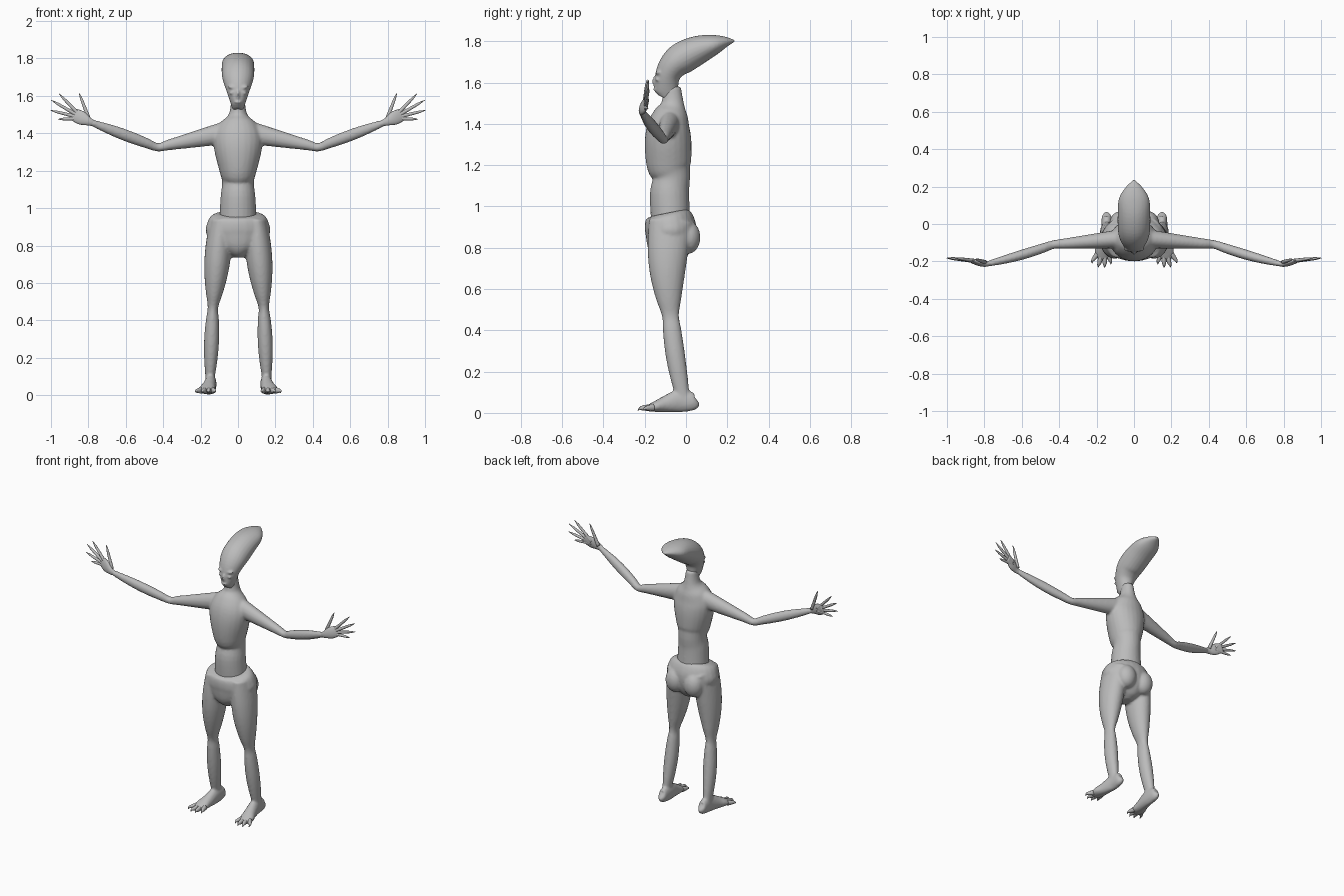
import bpy, bmesh, math
from mathutils import Vector, Matrix

startup_cube = bpy.data.objects.get("Cube")
if startup_cube:
    bpy.data.objects.remove(startup_cube, do_unlink=True)

GREY = (.5, .5, .5, 1)
skin = bpy.data.materials.new("plain grey skin")
skin.use_nodes = True
skin.diffuse_color = GREY
skin.node_tree.nodes["Principled BSDF"].inputs["Base Color"].default_value = GREY

ACROSS, DEPTH = Vector((1, 0, 0)), Vector((0, 1, 0))


def catmull_rom(before, start, end, after, t):
    return (start + (end - before) * t / 2
            + (before - start * 2.5 + end * 2 - after / 2) * t * t
            + ((start - end) * 1.5 + (after - before) / 2) * t ** 3)


def smooth_rings(rings, steps):
    """Fill in rings between the given (x, y, z, ra, rb) ones."""
    padded = [rings[0], *rings, rings[-1]]
    filled = []
    for group in zip(padded, padded[1:], padded[2:], padded[3:]):
        for step in range(steps):
            filled.append([catmull_rom(*values, step / steps) for values in zip(*group)])
    return filled + [rings[-1]]


def loft(bm, rings, ref=ACROSS, sides=24, steps=4):
    """Closed tube of ellipses; ra lies along ref, rb across it."""
    rings = smooth_rings(rings, steps)
    centres = [Vector(ring[:3]) for ring in rings]
    loops = []
    for i, (centre, ring) in enumerate(zip(centres, rings)):
        ahead = centres[min(i + 1, len(centres) - 1)]
        behind = centres[max(i - 1, 0)]
        tangent = (ahead - behind).normalized()
        along = (ref - tangent * ref.dot(tangent)).normalized()
        other = tangent.cross(along)
        ra, rb = (max(radius, .001) for radius in ring[3:])
        loop = []
        for k in range(sides):
            angle = math.tau * k / sides
            offset = along * ra * math.cos(angle) + other * rb * math.sin(angle)
            loop.append(bm.verts.new(centre + offset))
        loops.append(loop)
    for low, high in zip(loops, loops[1:]):
        for k in range(sides):
            bm.faces.new((low[k - 1], low[k], high[k], high[k - 1]))
    bm.faces.new(reversed(loops[0]))
    bm.faces.new(loops[-1])


def limb(start, end, width, depth, bow=0, count=6):
    """Rings from joint to joint; width and depth are (start, end, muscle swell)."""
    rings = []
    for i in range(count):
        t = i / count
        swell = math.sin(math.pi * t)
        centre = Vector(start).lerp(Vector(end), t) + DEPTH * bow * swell
        radii = [a + (b - a) * t + muscle * swell for a, b, muscle in (width, depth)]
        rings.append((*centre, *radii))
    return rings


def ball(bm, centre, radii, turn=0):
    place = Matrix.Translation(centre) @ Matrix.Rotation(turn, 4, 'Y')
    shape = Matrix.Diagonal((*radii, 1))
    bmesh.ops.create_uvsphere(bm, u_segments=20, v_segments=12, radius=1,
                              matrix=place @ shape)


def upright(rows):
    """Central body rings from rows of (z, front y, back y, half width)."""
    return [(0, (front + back) / 2, z, width, (back - front) / 2)
            for z, front, back, width in rows]


def mirrored(bm, shift=0):
    """Copy everything so far to the other side."""
    copy = bmesh.ops.duplicate(bm, geom=bm.verts[:] + bm.edges[:] + bm.faces[:])
    for item in copy["geom"]:
        if isinstance(item, bmesh.types.BMVert):
            item.co.x = shift - item.co.x


def finish(name, bm, voxel=None):
    bmesh.ops.recalc_face_normals(bm, faces=bm.faces)
    mesh = bpy.data.meshes.new(name)
    bm.to_mesh(mesh)
    bm.free()
    mesh.materials.append(skin)
    mesh.shade_smooth()
    part = bpy.data.objects.new(name, mesh)
    bpy.context.collection.objects.link(part)
    if voxel:  # blend overlapping volumes into one skin
        blend = part.modifiers.new("blend", 'REMESH')
        blend.mode = 'VOXEL'
        blend.voxel_size = voxel
        blend.use_smooth_shade = True
        soften = part.modifiers.new("soften", 'SMOOTH')
        soften.factor = .5
        soften.iterations = 4


# Torso, neck and arms
bm = bmesh.new()
shoulder, elbow, wrist = (.08, -.08, 1.4), (.43, -.11, 1.325), (.79, -.215, 1.46)
upper_arm = limb(shoulder, elbow, (.05, .023, 0), (.06, .022, 0))
forearm = limb(elbow, wrist, (.023, .014, .008), (.022, .016, .012), bow=-.005)
loft(bm, upper_arm + forearm + [(*wrist, .014, .016)], ref=DEPTH)
mirrored(bm)
loft(bm, upright([(.94, -.17, .02, .1), (1.06, -.175, .015, .093),
                  (1.14, -.16, .02, .085), (1.2, -.19, .025, .1),
                  (1.3, -.2, .027, .125), (1.38, -.19, .02, .13),
                  (1.45, -.155, .01, .1), (1.5, -.12, -.01, .05),
                  (1.58, -.11, -.025, .036)]))
finish("torso_and_arms", bm, .008)

# Hips, legs and feet
bm = bmesh.new()
hip, knee, ankle = (.095, -.075, .93), (.138, -.075, .47), (.153, -.02, .1)
thigh = limb(hip, knee, (.06, .028, .024), (.105, .041, .016), bow=-.015)
calf = limb(knee, ankle, (.028, .026, .013), (.041, .037, .008), bow=-.005)
loft(bm, thigh + calf + [(*ankle, .026, .037), (.153, -.01, .05, .025, .04)])
loft(bm, [(.15, .055, .06, .01, .015), (.15, .04, .055, .026, .042),
          (.15, -.03, .058, .031, .055), (.16, -.1, .042, .037, .04),
          (.17, -.15, .03, .045, .026), (.17, -.19, .022, .03, .014)])
ball(bm, (.07, .01, .85), (.064, .06, .08))
mirrored(bm, .004)
loft(bm, upright([(.97, -.17, .005, .12), (.955, -.19, .03, .147),
                  (.92, -.2, .045, .165), (.87, -.197, .05, .172),
                  (.8, -.187, .03, .13), (.755, -.16, 0, .06),
                  (.735, -.12, -.04, .03)]))
finish("hips_and_legs", bm, .008)

# Long swept-back head with brows, eyelids, nose and lips
bm = bmesh.new()
ball(bm, (.027, -.136, 1.618), (.02, .014, .009), turn=.3)
ball(bm, (.028, -.132, 1.645), (.028, .016, .01), turn=-.2)
mirrored(bm)
ball(bm, (0, -.152, 1.605), (.009, .011, .026))
ball(bm, (0, -.148, 1.567), (.02, .012, .006))
skull = [(-.105, 1.525, .024, .035), (-.097, 1.55, .036, .054),
         (-.09, 1.63, .063, .06), (-.06, 1.685, .081, .07),
         (-.013, 1.722, .087, .078), (.06, 1.758, .087, .07),
         (.135, 1.783, .081, .05), (.19, 1.797, .05, .027),
         (.236, 1.802, .006, .004)]
loft(bm, [(0, *row) for row in skull])
finish("head", bm, .006)

# Hands: flat palm, thumb and four fanned fingers
bm = bmesh.new()
loft(bm, [(.765, -.21, 1.452, .012, .014), (.8, -.215, 1.464, .014, .023),
          (.84, -.205, 1.483, .015, .037), (.89, -.188, 1.507, .006, .03)], ref=DEPTH)
digits = [(Vector((.79, -.205, 1.46)), 69, .166)]
for i in range(4):
    digits.append((Vector((.83, -.2, 1.48)), 16 * i - 2, .195 - .014 * (i - 2.1) ** 2))
for root, degrees, length in digits:
    angle = math.radians(degrees)
    reach = Vector((math.cos(angle), .1, math.sin(angle))) * length
    loft(bm, [(*(root + reach * t), radius, radius)
              for t, radius in ((.1, .011), (.5, .009), (.8, .007), (1, .001))],
         ref=DEPTH, sides=10)
mirrored(bm)
finish("hands", bm)

# Clawed toes fanning out from each foot
bm = bmesh.new()
for i in range(4):
    base, tip = .14 + .02 * i, .128 + .033 * i
    reach = .01 * (i - 1.4) ** 2 - .235
    loft(bm, [(base, -.16, .026, .015, .018),
              ((base + tip) / 2, reach + .03, .024, .012, .014),
              (tip, reach + .012, .022, .007, .008),
              (tip, reach, .012, .001, .001)], sides=10)
mirrored(bm, .004)
finish("toes", bm)
